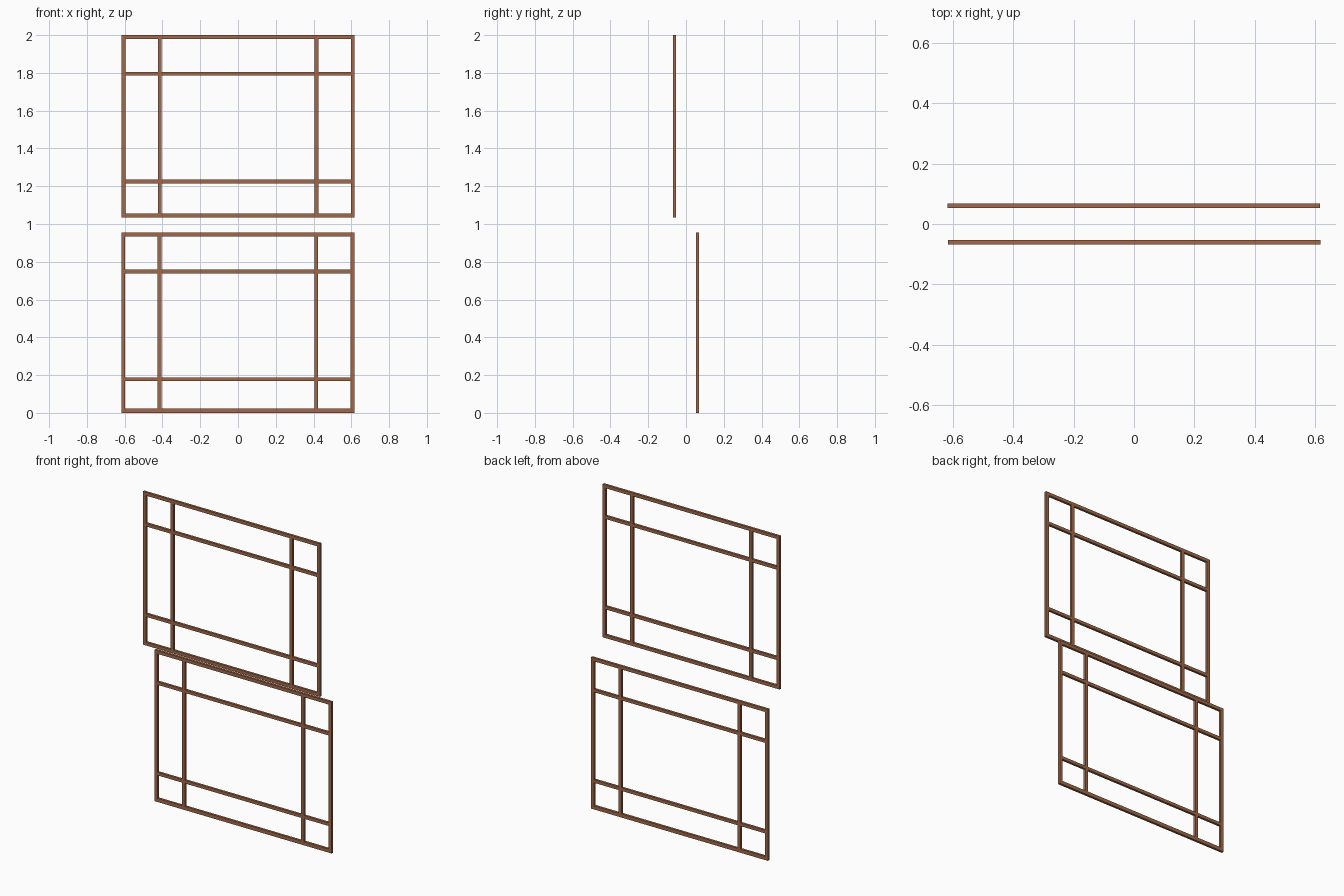
import bpy

if "Cube" in bpy.data.objects:
    bpy.data.objects.remove(bpy.data.objects["Cube"])

wood = bpy.data.materials.new("brown wood")
wood.diffuse_color = (0.36, 0.14, 0.066, 1)
wood.use_nodes = True
wood.node_tree.nodes["Principled BSDF"].inputs["Base Color"].default_value = wood.diffuse_color

DEPTH = 0.015   # sash thickness


def bar(name, x0, x1, y, z0, z1, depth):
    """Straight wooden bar spanning the given front-view rectangle."""
    bpy.ops.mesh.primitive_cube_add(size=1, location=((x0 + x1) / 2, y, (z0 + z1) / 2))
    ob = bpy.context.object
    ob.name = name
    ob.scale = (x1 - x0, depth, z1 - z0)
    bpy.ops.object.transform_apply(location=False, rotation=False, scale=True)
    ob.data.materials.append(wood)
    return ob


def sash(label, cx, y, z0, z1, rails_z, bottom):
    half, stile, top, m = 0.617, 0.021, 0.021, 0.010
    # outer frame
    for side, s in (("left", -1), ("right", 1)):
        a, b = sorted((cx + s * half, cx + s * (half - stile)))
        bar(f"{label}_{side}_stile", a, b, y, z0, z1, DEPTH)
    inner = half - stile
    bar(f"{label}_top_rail", cx - inner, cx + inner, y, z1 - top, z1, DEPTH)
    bar(f"{label}_bottom_rail", cx - inner, cx + inner, y, z0, z0 + bottom, DEPTH)
    # glazing bars near the edges
    for z in rails_z:
        bar(f"{label}_cross_bar", cx - inner, cx + inner, y, z - m, z + m, DEPTH)
    for x in (cx - 0.415, cx + 0.415):
        cuts = [z0 + bottom, *rails_z, z1 - top]
        for i in range(3):
            lo = cuts[i] + (m if i > 0 else 0)
            hi = cuts[i + 1] - (m if i < 2 else 0)
            bar(f"{label}_upright_bar", x - m, x + m, y, lo, hi, DEPTH)


# upper sash in front, lower sash behind
sash("upper_sash", 0.001, -0.060, 1.034, 2.0, (1.225, 1.795), 0.021)
sash("lower_sash", -0.001, 0.060, 0.0, 0.955, (0.178, 0.749), 0.023)
